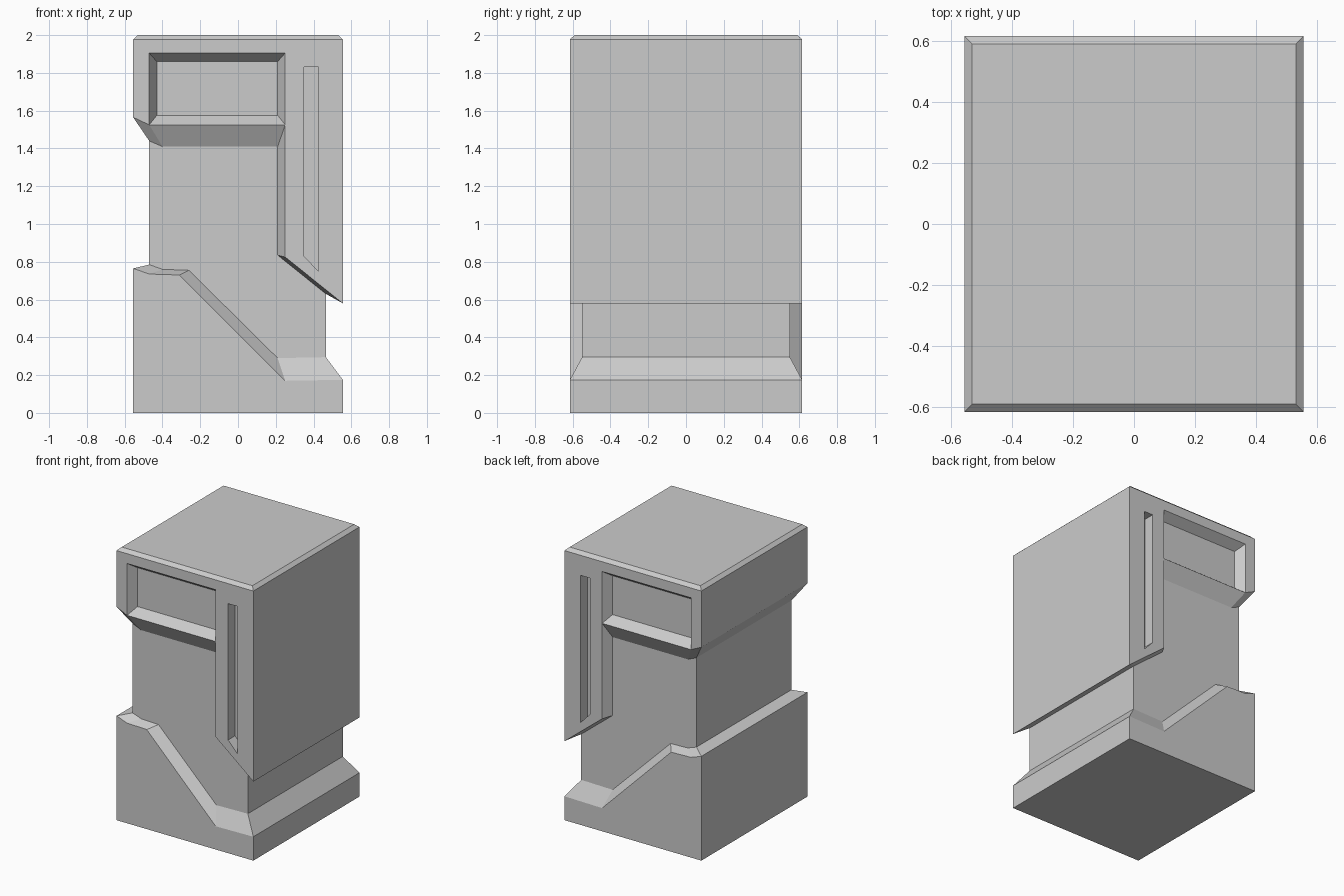
import bpy, bmesh

if "Cube" in bpy.data.objects:
    bpy.data.objects.remove(bpy.data.objects["Cube"])

X, Y, YI = 0.555, 0.615, 0.55      # outer half width, outer half depth, core half depth

# matching profiles (x, z), left to right: outer edge and inner edge at the core
BASE_OUT = [(-X, .765), (-.47, .735), (-.31, .73), (.25, .17), (X, .175)]
BASE_IN = [(-.47, .785), (-.40, .76), (-.26, .755), (.21, .29), (.465, .295)]
HEAD_OUT = [(-X, 1.565), (-.47, 1.525), (.25, 1.525), (.25, .825), (X, .58)]
HEAD_IN = [(-.47, 1.44), (-.40, 1.41), (.21, 1.41), (.21, .835), (.465, .63)]

bm = bmesh.new()


def row(pts, y):
    return [bm.verts.new((x, y, z)) for x, z in pts]


def strip(a, b):
    for i in range(len(a) - 1):
        bm.faces.new((a[i], a[i + 1], b[i + 1], b[i]))


def side(s):
    """Front (s=-1) or back (s=1) half of the shell; returns its border rows."""
    bottom = row([(-X, 0), (X, 0)], s * Y)
    bo, bi = row(BASE_OUT, s * Y), row(BASE_IN, s * YI)
    ho, hi = row(HEAD_OUT, s * Y), row(HEAD_IN, s * YI)
    rim = row([(-X, 1.977), (X, 1.977)], s * Y)
    top = row([(-X + .025, 2), (X - .025, 2)], s * (Y - .025))
    # base front, base ledge, core wall, head underside, top bevel
    bm.faces.new(bottom + bo[::-1])
    strip(bo, bi)
    bm.faces.new(bi + hi[::-1])
    strip(hi, ho)
    strip(rim, top)
    # head front wraps around the window
    w = row([(-.47, 1.905), (.25, 1.905)], s * Y)
    bm.faces.new([ho[0], ho[1], w[0], w[1], ho[2], ho[3], ho[4], rim[1], rim[0]])
    # recessed window with sloped frame
    frame = [ho[1], ho[2], w[1], w[0]]
    pane = row([(-.43, 1.575), (.21, 1.575), (.21, 1.86), (-.43, 1.86)], s * YI)
    strip(frame + frame[:1], pane + pane[:1])
    bm.faces.new(pane)
    return [bottom, bo, bi, hi, ho, rim, top]


# join front and back along the left and right sides, then cap bottom and top
front, back = side(-1), side(1)
for end in (0, -1):
    strip([r[end] for r in front], [r[end] for r in back])
for k in (0, -1):
    bm.faces.new(front[k] + back[k][::-1])
bmesh.ops.recalc_face_normals(bm, faces=bm.faces)


def make_object(name, mesh_bm):
    me = bpy.data.meshes.new(name)
    mesh_bm.to_mesh(me)
    mesh_bm.free()
    ob = bpy.data.objects.new(name, me)
    bpy.context.collection.objects.link(ob)
    return ob


body = make_object("column_body", bm)

# vertical slots in the front and back of the head
cut = bmesh.new()
slot = [(.35, .83), (.425, .75), (.425, 1.83), (.35, 1.83)]
for s in (-1, 1):
    a = [cut.verts.new((x, s * .8, z)) for x, z in slot]
    b = [cut.verts.new((x, s * (Y - .08), z)) for x, z in slot]
    cut.faces.new(a)
    cut.faces.new(b)
    for i in range(4):
        j = (i + 1) % 4
        cut.faces.new((a[i], a[j], b[j], b[i]))
bmesh.ops.recalc_face_normals(cut, faces=cut.faces)
cutter = make_object("slot_cutter", cut)
cutter.hide_render = True

mod = body.modifiers.new("slots", 'BOOLEAN')
mod.operation = 'DIFFERENCE'
mod.solver = 'EXACT'
mod.object = cutter
bpy.context.view_layer.objects.active = body
bpy.ops.object.modifier_apply(modifier=mod.name)
bpy.data.objects.remove(cutter)
